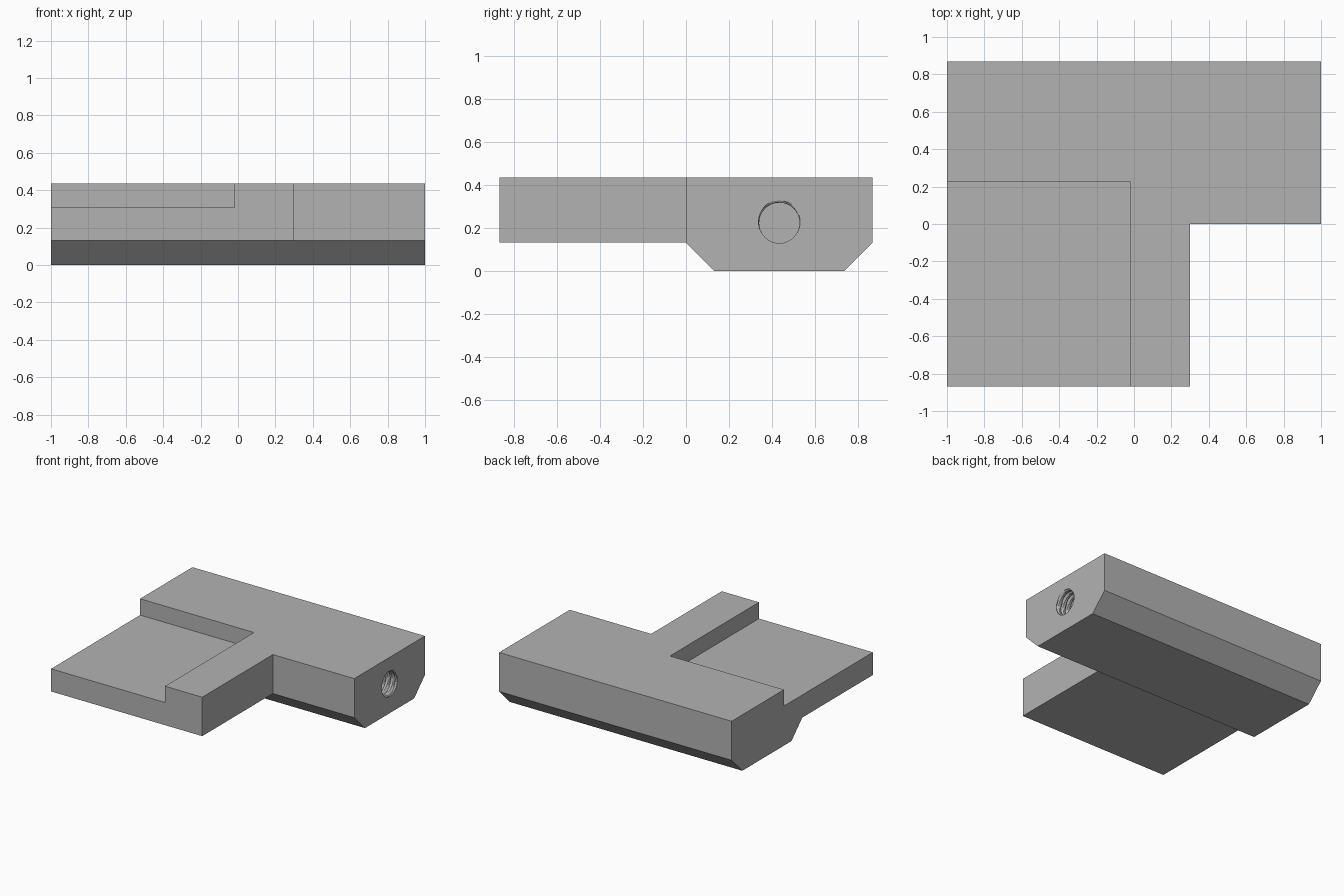
import bpy, bmesh, math

cube = bpy.data.objects.get("Cube")
if cube:
    bpy.data.objects.remove(cube)

HALF_Y, TOP, CHAMFER = 0.868, 0.435, 0.132

grey = bpy.data.materials.new("plain_grey")
grey.use_nodes = True
colour = (0.45, 0.45, 0.45, 1)
grey.diffuse_color = colour
grey.node_tree.nodes["Principled BSDF"].inputs["Base Color"].default_value = colour


def make_object(name, bm):
    bmesh.ops.recalc_face_normals(bm, faces=bm.faces)
    mesh = bpy.data.meshes.new(name)
    bm.to_mesh(mesh)
    bm.free()
    mesh.materials.append(grey)
    obj = bpy.data.objects.new(name, mesh)
    bpy.context.collection.objects.link(obj)
    return obj


def prism(name, profile, x0, x1):
    """Extrude a (y, z) profile along x."""
    bm = bmesh.new()
    face = bm.faces.new([bm.verts.new((x0, y, z)) for y, z in profile])
    out = bmesh.ops.extrude_face_region(bm, geom=[face])
    moved = [v for v in out["geom"] if isinstance(v, bmesh.types.BMVert)]
    bmesh.ops.translate(bm, verts=moved, vec=(x1 - x0, 0, 0))
    return make_object(name, bm)


def box(name, x0, x1, y0, y1, z0, z1):
    return prism(name, [(y0, z0), (y1, z0), (y1, z1), (y0, z1)], x0, x1)


def thread_cutter(name, y, z, x0, x1, minor, depth, pitch, sides=32, steps=6):
    """Solid core with one helical ridge, which cuts a threaded blind hole."""
    bm = bmesh.new()
    rings = []
    count = round((x1 - x0) / pitch * steps)
    for i in range(count + 1):
        x = x0 + (x1 - x0) * i / count
        ring = []
        for j in range(sides):
            turn = j / sides
            phase = ((x - 1) / pitch + turn - 0.25) % 1
            ridge = max(0, 1 - 4 * min(phase, 1 - phase))
            r = minor + depth * ridge
            a = math.tau * turn
            ring.append(bm.verts.new((x, y + r * math.cos(a), z + r * math.sin(a))))
        rings.append(ring)
    for a, b in zip(rings, rings[1:]):
        for j in range(sides):
            k = (j + 1) % sides
            bm.faces.new((a[j], a[k], b[k], b[j]))
    bm.faces.new(rings[0])
    bm.faces.new(rings[-1])
    return make_object(name, bm)


def combine(target, tool, operation):
    mod = target.modifiers.new(operation.lower(), "BOOLEAN")
    mod.object, mod.operation, mod.solver = tool, operation, "EXACT"
    bpy.context.view_layer.objects.active = target
    bpy.ops.object.modifier_apply(modifier=mod.name)
    bpy.data.objects.remove(tool)


# Long bar with both lower edges chamfered
body = prism("bracket_body", [
    (0, CHAMFER), (CHAMFER, 0), (HALF_Y - CHAMFER, 0),
    (HALF_Y, CHAMFER), (HALF_Y, TOP), (0, TOP)], -1, 1)

# Flat arm reaching forward from the bar
combine(body, box("arm", -1, 0.3, -HALF_Y, 0.4, CHAMFER, TOP), "UNION")

# Shallow corner recess in the top
combine(body, box("recess_cutter", -1.2, -0.02, -1.1, 0.225, 0.308, 0.6), "DIFFERENCE")

# Threaded blind hole in the end of the bar
combine(body, thread_cutter("hole_cutter", 0.434, 0.224, 0.45, 1.03,
                            0.094, 0.016, 0.04), "DIFFERENCE")
